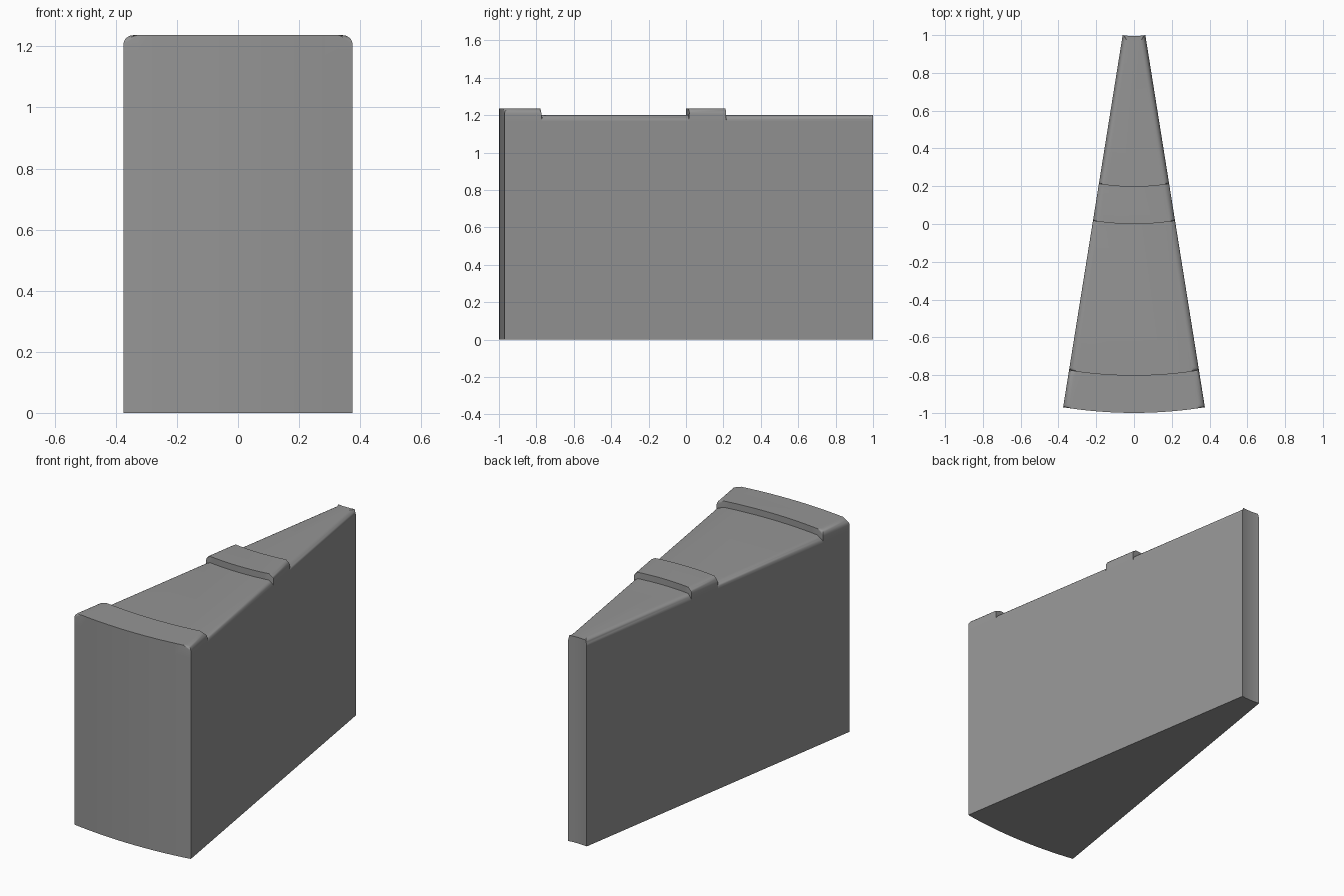
import bpy, bmesh, math

if "Cube" in bpy.data.objects:
    bpy.data.objects.remove(bpy.data.objects["Cube"])

APEX_Y = 1.375                 # centre of all the arcs
HALF = math.atan(0.16)         # half angle of the wedge
COLS = 16                      # divisions along each arc
ROUND = 0.03                   # radius of rounded top edges
BODY_TOP = 1.169
RADII = [2.375, 2.175, 1.375, 1.175, 0.38]
HEIGHTS = [1.237, 1.2, 1.237, 1.2]

stone = bpy.data.materials.new("stone_grey")
stone.diffuse_color = (0.3, 0.3, 0.3, 1)
stone.use_nodes = True
stone.node_tree.nodes["Principled BSDF"].inputs["Base Color"].default_value = stone.diffuse_color


def arc(r):
    """Points along an arc, left to right, bulging towards the front."""
    angles = [HALF * (2 * i / COLS - 1) for i in range(COLS + 1)]
    return [(r * math.sin(a), APEX_Y - r * math.cos(a)) for a in angles]


def outline(radii):
    """Front arc, side points, then back arc reversed: counter-clockwise."""
    pts = arc(radii[0])
    pts += [arc(r)[-1] for r in radii[1:-1]]
    pts += arc(radii[-1])[::-1]
    pts += [arc(r)[0] for r in radii[-2:0:-1]]
    return pts


def prism(name, radii, z0, z1, cap):
    bm = bmesh.new()
    pts = outline(radii)
    low = [bm.verts.new((x, y, z0)) for x, y in pts]
    high = [bm.verts.new((x, y, z1)) for x, y in pts]
    n = len(pts)
    for i in range(n):
        j = (i + 1) % n
        bm.faces.new((low[i], low[j], high[j], high[i]))
    if cap:
        top = bm.faces.new(high)
        bmesh.ops.bevel(bm, geom=list(top.edges), offset=ROUND, segments=5,
                        profile=0.5, affect='EDGES', clamp_overlap=False)
    else:
        bm.faces.new(low[::-1])
    mesh = bpy.data.meshes.new(name)
    bm.to_mesh(mesh)
    bm.free()
    mesh.materials.append(stone)
    obj = bpy.data.objects.new(name, mesh)
    bpy.context.collection.objects.link(obj)
    bpy.ops.object.select_all(action='DESELECT')
    obj.select_set(True)
    bpy.context.view_layer.objects.active = obj
    bpy.ops.object.shade_smooth_by_angle(angle=math.radians(30))


# Wedge body, closed below and topped by the slabs
prism("wedge_body", RADII, 0, BODY_TOP, False)

# Rounded slabs: raised outer rib, wide tread, raised middle rib, inner tread
names = ["outer_rib", "wide_tread", "middle_rib", "inner_tread"]
for i, name in enumerate(names):
    prism(name, RADII[i:i + 2], BODY_TOP, HEIGHTS[i], True)
